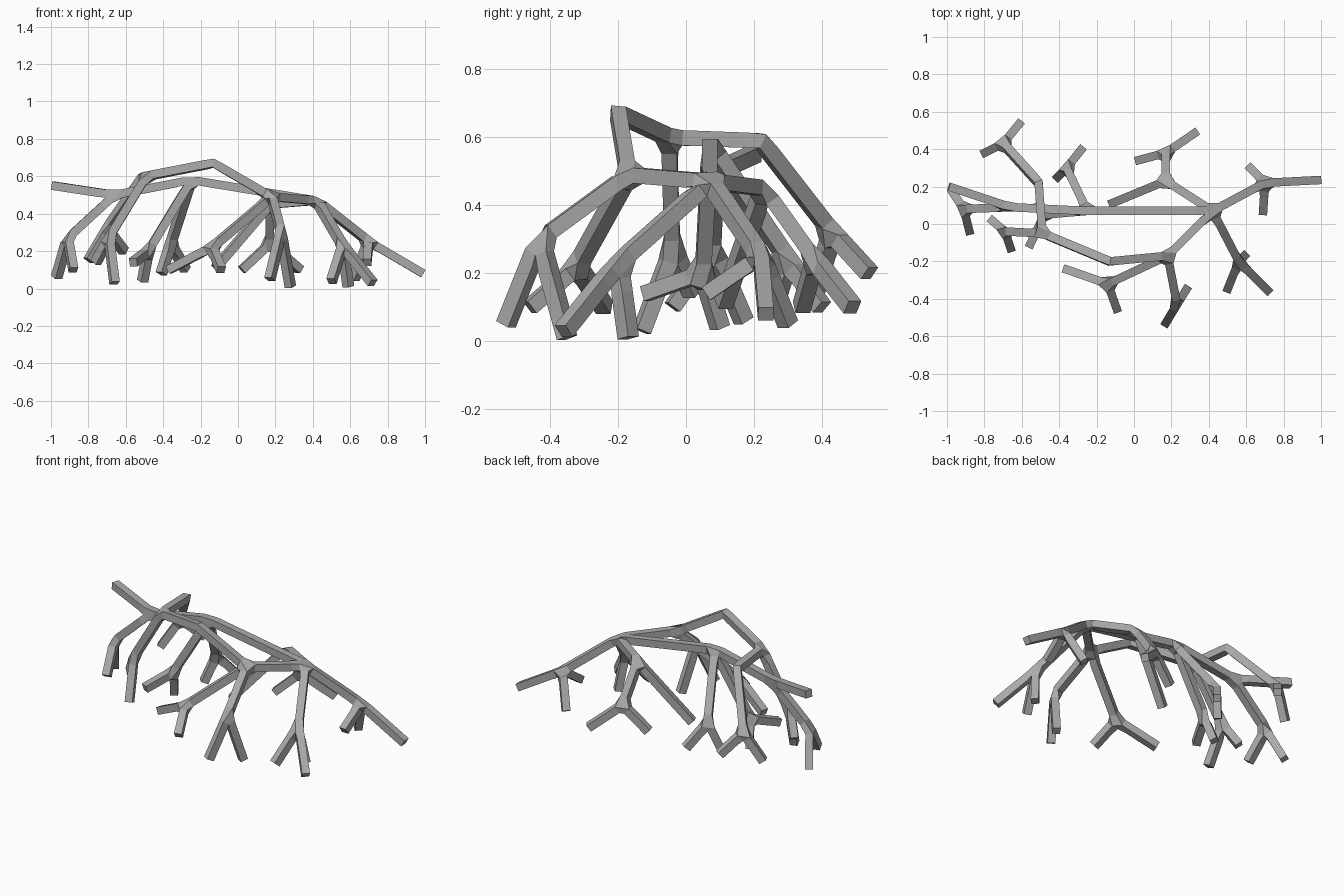
import bpy
import bmesh

cube = bpy.data.objects.get("Cube")
if cube:
    bpy.data.objects.remove(cube, do_unlink=True)

HALF_WIDTH = 0.0225

# Plain grey used on the whole branch network
grey = bpy.data.materials.new("branch_grey")
grey.use_nodes = True
colour = (0.4, 0.4, 0.4, 1)
grey.diffuse_color = colour
grey.node_tree.nodes["Principled BSDF"].inputs["Base Color"].default_value = colour

skeleton = bmesh.new()


def joint(position):
    """Add a free joint to the skeleton."""
    return skeleton.verts.new(position)


def grow(parent, *positions):
    """Grow a chain of struts from a joint and return its last joint."""
    for position in positions:
        child = joint(position)
        skeleton.edges.new((parent, child))
        parent = child
    return parent


def fork(parent, *tips):
    """Split a joint into several short end twigs."""
    for tip in tips:
        grow(parent, tip)


# Main hub and the long ridge running to the right-hand tip
hub = joint((.42, .07, .47))
ridge = grow(hub, (-.25, .07, .58))
ridge_end = grow(ridge, (-.66, .09, .5))
grow(ridge_end, (-.99, .2, .55))

# Hanging limb at the ridge end
outer_leg = grow(ridge_end, (-.91, .08, .27))
fork(outer_leg, (-.97, .17, .06), (-.88, -.04, .1))

# Two limbs below the middle of the ridge
ridge_back_leg = grow(ridge, (-.36, .3, .24))
fork(ridge_back_leg, (-.41, .25, .08), (-.28, .4, .1))
ridge_front_leg = grow(ridge, (-.48, .05, .2))
fork(ridge_front_leg, (-.56, -.12, .14), (-.51, .1, .04))

# Front arch that rises to the peak and comes down behind
front_joint = grow(hub, (.18, -.17, .49))
arch_joint = grow(front_joint, (-.13, -.2, .67), (-.49, -.05, .6))
arch_leg = grow(arch_joint, (-.69, -.04, .27))
fork(arch_leg, (-.66, -.13, .03), (-.76, .02, .14))
arch_back_leg = grow(arch_joint, (-.51, .22, .59), (-.7, .43, .32))
fork(arch_back_leg, (-.61, .54, .2), (-.8, .38, .15))

# Limbs under the front arch
long_front_leg = grow(front_joint, (-.14, -.32, .22))
fork(long_front_leg, (-.37, -.24, .1), (-.09, -.46, .1))
short_front_leg = grow(front_joint, (.23, -.43, .3))
fork(short_front_leg, (.17, -.53, .05), (.28, -.35, .01))

# Back limb with one straight strut and one forked leg
back_joint = grow(hub, (.17, .23, .45))
grow(back_joint, (-.12, .11, .11))
back_leg = grow(back_joint, (.17, .38, .24))
fork(back_leg, (.33, .49, .1), (.02, .34, .1))

# Left limbs reaching out from the hub
left_leg = grow(hub, (.7, .22, .25))
fork(left_leg, (.99, .235, .08), (.62, .3, .05), (.69, .06, .14))
left_front_leg = grow(hub, (.56, -.2, .23))
fork(left_front_leg, (.5, -.35, .04), (.72, -.36, .03), (.59, -.17, .01))

mesh = bpy.data.meshes.new("branch_network")
skeleton.to_mesh(mesh)
skeleton.free()
mesh.materials.append(grey)
branches = bpy.data.objects.new("branch_network", mesh)
bpy.context.collection.objects.link(branches)

# Square struts with faceted joints around the skeleton
skin = branches.modifiers.new("square_struts", "SKIN")
skin.branch_smoothing = 0
for index, vertex in enumerate(mesh.skin_vertices[0].data):
    vertex.radius = (HALF_WIDTH, HALF_WIDTH)
    vertex.use_root = index == 0
